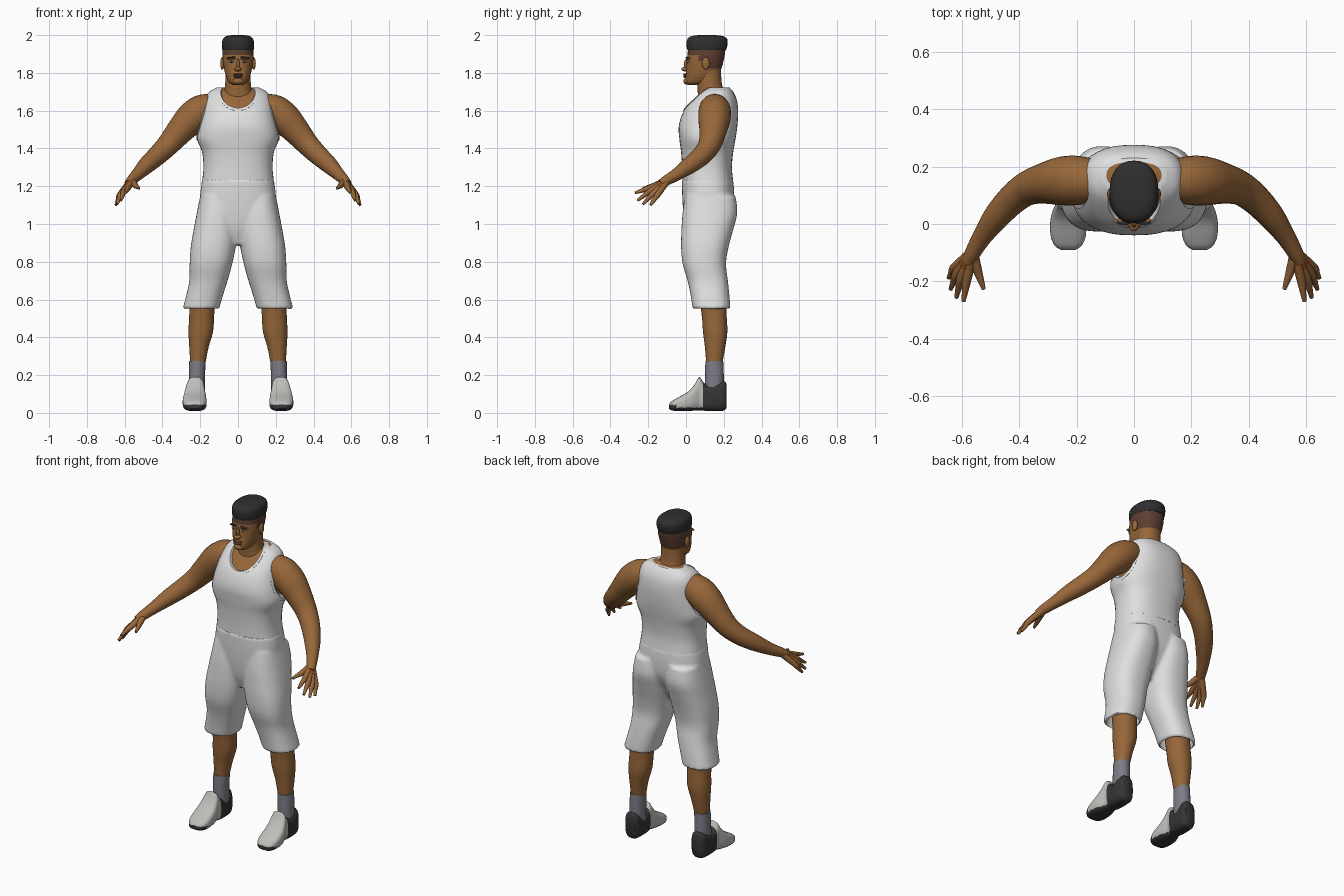
import bpy, bmesh, math
from mathutils import Vector, Matrix

cube = bpy.data.objects.get("Cube")
if cube:
    bpy.data.objects.remove(cube)


def material(name, r, g, b):
    m = bpy.data.materials.new(name)
    m.use_nodes = True
    m.diffuse_color = (r, g, b, 1)
    m.node_tree.nodes["Principled BSDF"].inputs["Base Color"].default_value = (r, g, b, 1)
    return m


SKIN = material("brown_skin", .31, .135, .042)
WHITE = material("white_cloth", .74, .74, .74)
BLACK = material("black_hair", .028, .028, .028)
FADE = material("short_hair", .11, .05, .032)
SOCK = material("grey_sock", .2, .2, .24)
SHOE = material("light_grey_shoe", .52, .51, .49)
RUBBER = material("dark_rubber", .035, .035, .035)
RUST = material("rust_mark", .3, .07, .012)
LIP = material("dark_lip", .17, .065, .03)
EYE = material("eye_white", .5, .48, .45)
parts = []


def finish(name, bm, *mats):
    bmesh.ops.recalc_face_normals(bm, faces=bm.faces)
    me = bpy.data.meshes.new(name)
    bm.to_mesh(me)
    bm.free()
    for m in mats:
        me.materials.append(m)
    ob = bpy.data.objects.new(name, me)
    bpy.context.collection.objects.link(ob)
    parts.append(ob)
    return ob


def paint(ob, rule):
    for p in ob.data.polygons:
        p.material_index = rule(p.center)


def smooth_rows(rows, k):
    """Catmull-Rom interpolation between rows of numbers."""
    out = []
    for i in range(len(rows) - 1):
        a, b, c, d = (rows[max(0, min(len(rows) - 1, i + j))] for j in (-1, 0, 1, 2))
        for s in range(k):
            t = s / k
            out.append([q + t / 2 * (r - p + t * (2*p - 5*q + 4*r - s3 + t * (3*(q - r) + s3 - p)))
                        for p, q, r, s3 in zip(a, b, c, d)])
    return out + [list(rows[-1])]


def skin_rings(bm, rings):
    vs = [[bm.verts.new(p) for p in ring] for ring in rings]
    n = len(vs[0])
    for a, b in zip(vs, vs[1:]):
        for i in range(n):
            bm.faces.new((a[i], a[(i + 1) % n], b[(i + 1) % n], b[i]))
    bm.faces.new(vs[0])
    bm.faces.new(vs[-1])


def loft(bm, rows, axis="z", n=2.4, grow=0, side=1, seg=40, k=4):
    """Rows are (position, u0, u1, v0, v1): rounded sections along an axis."""
    rings = []
    for t, u0, u1, v0, v1 in smooth_rows(rows, k):
        ring = []
        for i in range(seg):
            a = 2 * math.pi * i / seg
            c, s = math.cos(a), math.sin(a)
            u = (u0 + u1) / 2 + ((u1 - u0) / 2 + grow) * math.copysign(abs(c) ** (2 / n), c)
            v = (v0 + v1) / 2 + ((v1 - v0) / 2 + grow) * math.copysign(abs(s) ** (2 / n), s)
            ring.append((side * u, v, t) if axis == "z" else (side * u, t, v))
        rings.append(ring)
    skin_rings(bm, rings)
    return bm


def sym(rows):
    return [(z, -h, h, a, b) for z, h, a, b in rows]


def tube(bm, rows, side=1, seg=16, k=4):
    """Rows are (x, y, z, radius) along a limb."""
    rows = smooth_rows(rows, k)
    pts = [Vector((side * r[0], r[1], r[2])) for r in rows]
    rings = []
    for i, p in enumerate(pts):
        d = pts[min(i + 1, len(pts) - 1)] - pts[max(i - 1, 0)]
        q = d.to_track_quat("Z", "Y")
        rings.append([p + q @ Vector((math.cos(a), math.sin(a), 0)) * rows[i][3]
                      for a in (2 * math.pi * j / seg for j in range(seg))])
    skin_rings(bm, rings)
    return bm


def ball(bm, loc, size, tilt=0):
    m = Matrix.Translation(loc) @ Matrix.Rotation(tilt, 4, "Y") @ Matrix.Diagonal((*size, 1))
    bmesh.ops.create_uvsphere(bm, u_segments=32, v_segments=20, radius=1, matrix=m)
    return bm


def apply(ob, kind, **settings):
    mod = ob.modifiers.new(kind, kind)
    for key, val in settings.items():
        setattr(mod, key, val)
    bpy.context.view_layer.objects.active = ob
    bpy.ops.object.modifier_apply(modifier=mod.name)


def boolean(ob, op, cutter):
    cutter.hide_render = True
    apply(ob, "BOOLEAN", operation=op, object=cutter, solver="EXACT")
    parts.remove(cutter)
    bpy.data.objects.remove(cutter)


# Torso: skin core, vest with neck and arm openings, raised trim
TORSO = sym([(1.225, .19, -.018, .25), (1.3, .183, -.02, .243), (1.38, .19, -.026, .25),
             (1.45, .216, -.035, .262), (1.52, .206, -.038, .272), (1.6, .188, -.012, .276),
             (1.66, .175, .035, .268), (1.7, .152, .075, .25), (1.723, .11, .11, .23)])
HOLES = [("neck", (0, .035, 1.73), (.1, .155, .12), 0)]
HOLES += [(f"arm_{s}", (s * .262, .15, 1.575), (.105, .112, .14), -s * .2) for s in (1, -1)]


def hole(h, scale=1):
    return finish("cutter", ball(bmesh.new(), h[1], [v * scale for v in h[2]], h[3]), WHITE)


finish("chest_skin", loft(bmesh.new(), TORSO[1:], n=2.5, grow=-.014), SKIN)
vest = finish("vest", loft(bmesh.new(), TORSO, n=2.5), WHITE)
for h in HOLES:
    boolean(vest, "DIFFERENCE", hole(h))
    trim = finish(h[0] + "_trim", loft(bmesh.new(), TORSO, n=2.5, grow=.004), WHITE)
    boolean(trim, "INTERSECT", hole(h, 1.13))
    boolean(trim, "DIFFERENCE", hole(h))

# Shorts: hips and two wide legs fused, with open hems
LEG = [(1.15, .01, .2, -.005, .262), (1.06, .0, .218, -.018, .272), (.97, .002, .235, -.024, .25),
       (.88, .012, .25, -.026, .226), (.79, .03, .256, -.018, .212), (.7, .055, .258, .008, .222),
       (.62, .08, .275, .025, .23), (.55, .1, .293, .035, .235)]
bm = loft(bmesh.new(), sym([(1.235, .19, -.022, .25), (1.15, .2, -.02, .255), (1.06, .19, -.014, .245),
                            (.97, .15, .0, .2), (.89, .08, .03, .15)]), n=2.5)
for s in (1, -1):
    loft(bm, LEG, side=s)
shorts = finish("shorts", bm, WHITE)
apply(shorts, "REMESH", mode="VOXEL", voxel_size=.009)
apply(shorts, "SMOOTH", factor=.5, iterations=6)
for s in (1, -1):
    hem = [(.66, .07, .265, .02, .225), (.53, .103, .295, .033, .237)]
    boolean(shorts, "DIFFERENCE", finish("cutter", loft(bmesh.new(), hem, grow=-.012, side=s), WHITE))

for s, tag in ((1, "left_"), (-1, "right_")):
    # Legs, socks and shoes
    finish(tag + "shin", loft(bmesh.new(), [
        (.68, .115, .255, .06, .21), (.52, .126, .258, .083, .215), (.43, .132, .262, .09, .219),
        (.35, .155, .258, .1, .208), (.25, .175, .252, .108, .19)], n=2.1, side=s), SKIN)
    finish(tag + "sock", loft(bmesh.new(), [
        (.275, .172, .258, .103, .197), (.2, .174, .26, .1, .2), (.1, .175, .262, .1, .2)],
        n=2.1, side=s), SOCK)
    shoe = finish(tag + "shoe", loft(bmesh.new(), [
        (-.09, .205, .255, .022, .045), (-.075, .182, .277, .013, .062), (-.04, .168, .291, .01, .083),
        (.01, .167, .292, .01, .112), (.045, .172, .284, .012, .15), (.07, .178, .274, .013, .19),
        (.09, .175, .272, .012, .165), (.12, .174, .272, .01, .142), (.17, .174, .272, .01, .158),
        (.2, .178, .266, .012, .168), (.214, .19, .252, .025, .155)],
        axis="y", n=3, side=s, seg=48), SHOE, RUBBER)
    paint(shoe, lambda c: int(c.y > .088 or c.z < .028 + .015 * (c.y < -.05)))

    # Arms with fanned fingers
    finish(tag + "arm", tube(bmesh.new(), [
        (.12, .15, 1.62, .07), (.19, .152, 1.6, .085), (.25, .15, 1.555, .085), (.31, .142, 1.49, .072),
        (.37, .125, 1.42, .06), (.425, .085, 1.365, .053), (.48, .025, 1.315, .046),
        (.53, -.045, 1.265, .034), (.565, -.105, 1.23, .027), (.58, -.135, 1.212, .022)],
        side=s, seg=28), SKIN)
    bm = bmesh.new()
    for knuckle, tip in (((.583, -.195, 1.19), (.595, -.27, 1.165)),
                         ((.603, -.188, 1.175), (.62, -.257, 1.125)),
                         ((.618, -.172, 1.163), (.64, -.228, 1.105)),
                         ((.625, -.15, 1.155), (.647, -.188, 1.1)),
                         ((.545, -.165, 1.205), (.524, -.228, 1.188))):
        mid = [(a + b) / 2 for a, b in zip(knuckle, tip)]
        tube(bm, [(.563, -.1, 1.23, .02), (*knuckle, .0155), (*mid, .0115), (*tip, .007)],
             side=s, seg=12, k=5)
    hand = finish(tag + "hand", bm, SKIN, RUST)
    mark = Vector((s * .6, -.14, 1.212))
    paint(hand, lambda c: int((c - mark).length < .022))

# Neck, head and flat-topped hair
finish("neck", loft(bmesh.new(), sym([
    (1.58, .12, .05, .24), (1.66, .095, .062, .23), (1.7, .076, .062, .208),
    (1.74, .068, .06, .19), (1.82, .066, .06, .185)]), n=2.1), SKIN)
head = finish("head", loft(bmesh.new(), sym([
    (1.737, .028, .008, .08), (1.752, .048, -.004, .13), (1.79, .066, -.002, .172),
    (1.83, .075, .002, .19), (1.87, .081, .005, .2), (1.9, .083, .008, .206),
    (1.94, .08, .012, .21)]), n=2.3, seg=56, k=6), SKIN, FADE)
paint(head, lambda c: int(c.z > 1.893 or (c.y > .11 and c.z > 1.82) or (c.y > .07 and c.z > 1.865)))
finish("hair", loft(bmesh.new(), sym([
    (1.92, .082, .008, .211), (1.935, .085, .004, .217), (1.965, .084, .003, .221),
    (1.985, .076, .012, .214), (1.996, .058, .035, .19), (2.0, .03, .07, .15)]), n=2.3), BLACK)

# Face
bm = ball(bmesh.new(), (0, -.004, 1.82), (.018, .021, .012))
ball(bm, (0, .002, 1.843), (.009, .014, .03))
ball(bm, (0, .006, 1.756), (.03, .02, .018))
for s in (1, -1):
    ball(bm, (s * .083, .105, 1.85), (.011, .02, .033))
    ball(bm, (s * .034, .012, 1.877), (.026, .013, .007))
finish("nose_chin_ears", bm, SKIN)
bm = ball(bmesh.new(), (0, -.002, 1.791), (.026, .013, .006))
finish("lips", ball(bm, (0, -.001, 1.78), (.024, .014, .007)), LIP)
whites, darks = bmesh.new(), bmesh.new()
for s in (1, -1):
    ball(whites, (s * .034, .011, 1.859), (.015, .008, .0055))
    ball(darks, (s * .034, .006, 1.859), (.006, .005, .0055))
    ball(darks, (s * .036, .005, 1.881), (.023, .008, .004), s * .12)
finish("eyes", whites, EYE)
finish("pupils_and_brows", darks, BLACK)

bpy.ops.object.select_all(action="DESELECT")
for ob in parts:
    ob.select_set(True)
bpy.context.view_layer.objects.active = parts[0]
bpy.ops.object.shade_smooth_by_angle(angle=math.radians(42))
